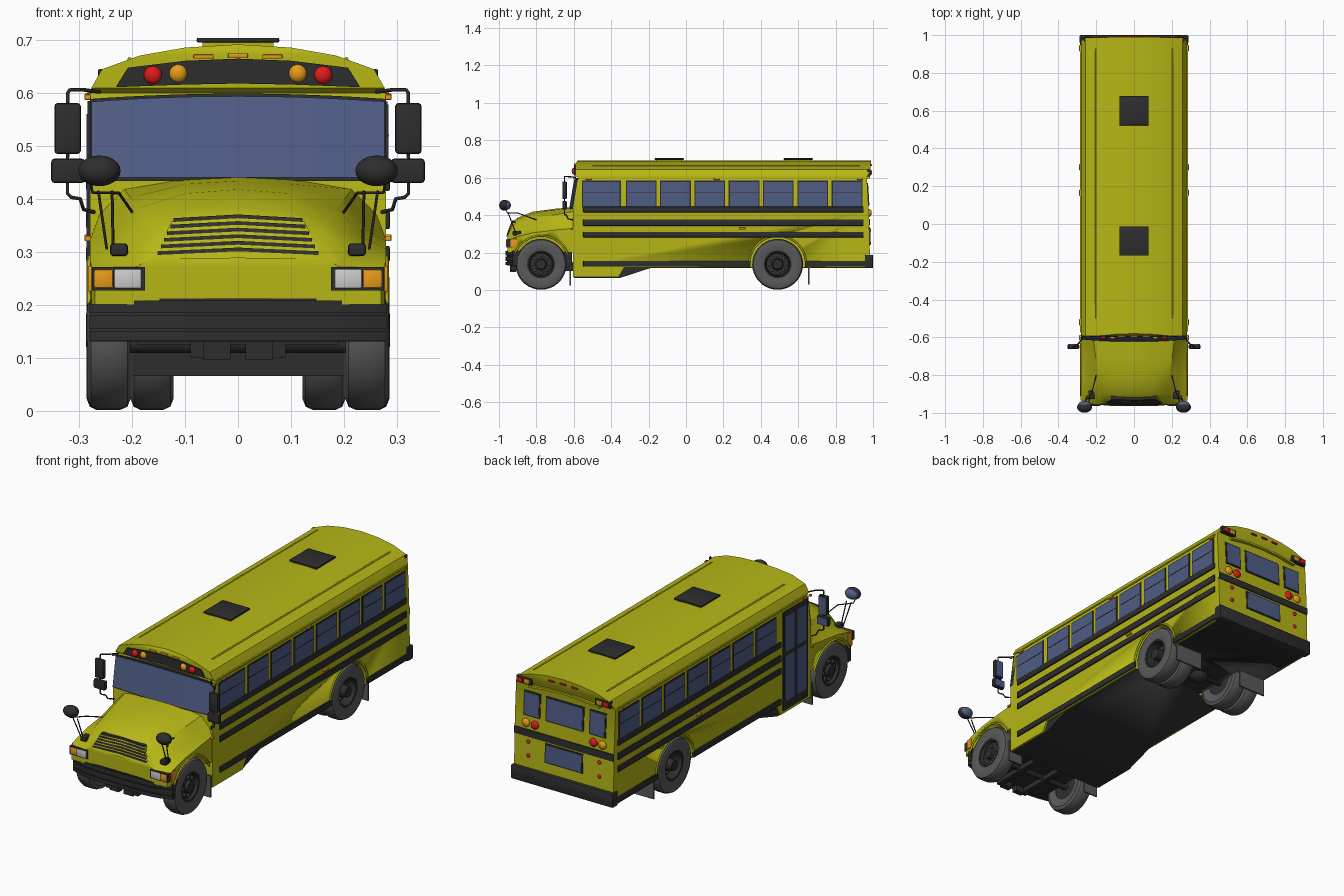
import bpy, bmesh, math
from mathutils import Matrix

if "Cube" in bpy.data.objects:
    bpy.data.objects.remove(bpy.data.objects["Cube"])

def material(name, r, g, b):
    m = bpy.data.materials.new(name)
    m.diffuse_color = (r, g, b, 1)
    m.use_nodes = True
    m.node_tree.nodes["Principled BSDF"].inputs["Base Color"].default_value = m.diffuse_color
    return m

YELLOW = material("yellow_paint", .47, .47, .008)
BLACK = material("black_trim", .027, .027, .027)
RUBBER = material("rubber", .1, .1, .1)
GLASS = material("blue_glass", .08, .11, .24)
RED = material("red_lens", .75, .01, .01)
AMBER = material("amber_lens", .8, .33, .01)
WHITE = material("clear_lens", .6, .6, .6)

def finish(name, bm, mat, angle=35):
    bmesh.ops.remove_doubles(bm, verts=bm.verts, dist=1e-5)
    bmesh.ops.recalc_face_normals(bm, faces=bm.faces)
    me = bpy.data.meshes.new(name)
    bm.to_mesh(me)
    bm.free()
    ob = bpy.data.objects.new(name, me)
    bpy.context.collection.objects.link(ob)
    me.materials.append(mat)
    select(ob)
    bpy.ops.object.shade_smooth_by_angle(angle=math.radians(angle))
    return ob

def select(ob):
    bpy.ops.object.select_all(action='DESELECT')
    ob.select_set(True)
    bpy.context.view_layer.objects.active = ob

def box(name, c, s, mat, bevel=0):
    bm = bmesh.new()
    bmesh.ops.create_cube(bm, size=1, matrix=Matrix.Translation(c) @ Matrix.Diagonal((*s, 1)))
    if bevel:
        bmesh.ops.bevel(bm, geom=bm.edges[:], offset=bevel, segments=2, affect='EDGES', profile=.5)
    return finish(name, bm, mat)

def ball(name, c, s, mat):
    bm = bmesh.new()
    bmesh.ops.create_uvsphere(bm, u_segments=20, v_segments=12, radius=1,
                              matrix=Matrix.Translation(c) @ Matrix.Diagonal((*s, 1)))
    return finish(name, bm, mat)

def rings(name, ring_list, mat, close=False, caps=None):
    """Skin a list of closed vertex loops."""
    bm = bmesh.new()
    R = [[bm.verts.new(p) for p in r] for r in ring_list]
    n = len(R[0])
    for a, b in zip(R, R[1:] + R[:1] if close else R[1:]):
        for i in range(n):
            bm.faces.new((a[i], a[(i + 1) % n], b[(i + 1) % n], b[i]))
    for r in ([] if close else (R[0], R[-1])):
        if caps == 'strip':
            for i in range(n // 2):
                bm.faces.new(dict.fromkeys((r[i], r[i + 1], r[n - 2 - i], r[n - 1 - i])))
        else:
            bm.faces.new(r)
    return finish(name, bm, mat)

def loft(name, halves, mat):
    return rings(name, [h + [(-x, y, z) for x, y, z in h[-2::-1]] for h in halves], mat, caps='strip')

def prism(name, yz, x0, x1, mat):
    return rings(name, [[(x, y, z) for y, z in yz] for x in (x0, x1)], mat)

def panel(name, cols, f, depth, mat):
    """Plate facing the front or back; cols are (x, z_low, z_high)."""
    return rings(name, [[(x, f(x, a), a), (x, f(x, b), b), (x, f(x, b) + depth, b), (x, f(x, a) + depth, a)]
                        for x, a, b in cols], mat)

def lathe(name, prof, c, s, mat, n=36):
    R = [[(c[0] + s * x, c[1] + r * math.cos(t), c[2] + r * math.sin(t)) for r, x in prof]
         for t in (2 * math.pi * k / n for k in range(n))]
    bm = bmesh.new()
    V = [[bm.verts.new(p) for p in r] for r in R]
    m = len(prof)
    for k in range(n):
        for i in range(m):
            bm.faces.new((V[k][i], V[k][(i + 1) % m], V[(k + 1) % n][(i + 1) % m], V[(k + 1) % n][i]))
    bmesh.ops.dissolve_degenerate(bm, dist=1e-6, edges=bm.edges)
    return finish(name, bm, mat)

def tube(name, pts, r, mat):
    cu = bpy.data.curves.new(name, 'CURVE')
    cu.dimensions, cu.bevel_depth, cu.bevel_resolution, cu.use_fill_caps = '3D', r, 2, True
    sp = cu.splines.new('POLY')
    sp.points.add(len(pts) - 1)
    for p, q in zip(sp.points, pts):
        p.co = (*q, 1)
    cu.materials.append(mat)
    ob = bpy.data.objects.new(name, cu)
    bpy.context.collection.objects.link(ob)
    select(ob)
    bpy.ops.object.convert(target='MESH')

def cut_wells(ob, y, x0, r):
    for s in (1, -1):
        c = lathe("well_cutter", [(0, 0), (r, 0), (r, .2), (0, .2)], (s * x0, y, WZ), s, BLACK)
        m = ob.modifiers.new("well", 'BOOLEAN')
        m.operation, m.object, m.solver = 'DIFFERENCE', c, 'EXACT'
        select(ob)
        bpy.ops.object.modifier_apply(modifier=m.name)
        bpy.data.objects.remove(c)

def interp(table):
    def f(x, z):
        for (a, p), (b, q) in zip(table, table[1:]):
            if z <= b:
                return p + (q - p) * (z - a) / (b - a)
        return table[-1][1]
    return f

WZ, FRONT_Y, REAR_Y = .137, -.775, .49
front = interp([(0, -.605), (.43, -.605), (.6, -.577), (.61, -.592), (.672, -.592), (.692, -.58)])
back = interp([(0, .985), (.12, .985), (.43, .977), (.6, .967), (.645, .985), (.692, .99)])

# Passenger body shell
half = [(.28, .12), (.28, .43), (.28, .6), (.277, .61), (.257, .645), (.185, .671), (.1, .686), (0, .692)]
body = loft("body_shell", [[(x, f(x, z), z) for x, z in half] for f in (front, back)], YELLOW)
cut_wells(body, REAR_Y, .12, .15)
belly = prism("underbody", [(-.6, .065), (-.35, .065), (-.19, .117), (.975, .117), (.975, .13), (-.6, .13)], -.27, .27, BLACK)
cut_wells(belly, REAR_Y, .12, .15)

# Hood with fenders
sections = [(-.605, [(.277, .2), (.277, .33), (.262, .37), (.215, .418), (.1, .437), (0, .442)]),
            (-.7, [(.28, .2), (.28, .32), (.24, .345), (.203, .402), (.1, .428), (0, .434)]),
            (-.82, [(.28, .2), (.28, .305), (.232, .33), (.188, .383), (.1, .41), (0, .418)]),
            (-.9, [(.28, .2), (.28, .285), (.22, .303), (.168, .355), (.09, .378), (0, .386)]),
            (-.935, [(.277, .2), (.277, .273), (.2, .283), (.155, .33), (.08, .35), (0, .358)]),
            (-.955, [(.27, .2), (.27, .265), (.19, .272), (.16, .29), (.08, .294), (0, .296)])]
hood = loft("hood", [[(x, y, z) for x, z in h] for y, h in sections], YELLOW)
cut_wells(hood, FRONT_Y, .19, .15)
box("engine_bay_floor", (0, -.77, .165), (.38, .32, .08), BLACK)

# Grille surround and chevron bars
slope = lambda x, z: -.96 + .4 * (z - .29) + .25 * x * x
panel("grille_surround", [(-.16, .285, .29), (-.125, .286, .358), (0, .288, .37), (.125, .286, .358), (.16, .285, .29)],
      slope, .05, YELLOW)
for i in range(6):
    z, w = .294 + i * .0125, .152 - i * .006
    panel("grille_bar", [(-w, z, z + .007), (0, z + .007, z + .014), (w, z, z + .007)],
          lambda x, z: slope(x, z) - .003, .02, BLACK)

# Front bumper: recessed core and three ribs
bump = lambda x, z: -.958 + .035 * (x / .28) ** 4
cols = [k * .0465 for k in range(-6, 7)]
panel("bumper_core", [(x, .13, .212) for x in cols], bump, .045, BLACK)
for z0, z1 in ((.132, .15), (.154, .18), (.184, .208)):
    panel("bumper_rib", [(x * 1.005, z0, z1) for x in cols], lambda x, z: bump(x, z) - .006, .03, BLACK)

# Windshield and its seal
ws = lambda x, z: front(x, z) - .008 - .012 * (1 - (x / .28) ** 2)
wx = [k * .035 for k in range(-8, 9)]
panel("windshield_seal", [(x, .434, .599 - .13 * x * x) for x in wx], lambda x, z: ws(x, min(z, .6)) + .003, .025, BLACK)
panel("windshield", [(x * .99, .44, .594 - .13 * x * x) for x in wx], ws, .025, GLASS)

# Warning light board, markers and lamps above the windshield
panel("light_board", [(-.23, .611, .613), (-.208, .612, .648), (-.1, .616, .661), (0, .618, .665),
                      (.1, .616, .661), (.208, .612, .648), (.23, .611, .613)], lambda x, z: -.598, .01, BLACK)
for x in (-.065, 0, .065):
    box("front_marker", (x, -.592, .671 - .5 * x * x), (.038, .014, .008), AMBER, .002)
    box("rear_marker", (x, .988, .668 - .5 * x * x), (.034, .014, .008), RED, .002)

# Roof hatches
for y in (.6, -.09):
    box("roof_hatch_base", (0, y, .69), (.135, .135, .02), YELLOW)
    box("roof_hatch", (0, y, .7), (.156, .156, .009), BLACK, .003)

# Rear windows, band and bumper
def rear_plate(name, x0, x1, z0, z1, out, mat):
    panel(name, [(x0, z0, z1), (x1, z0, z1)], lambda x, z: back(x, z) + out, -.015, mat)
for x0, x1, z0, z1 in ((-.1, .1, .455, .565), (-.1, .1, .245, .33), (.145, .225, .455, .565), (-.225, -.145, .455, .565)):
    rear_plate("rear_window_frame", x0 - .007, x1 + .007, z0 - .007, z1 + .007, .003, BLACK)
    rear_plate("rear_window", x0, x1, z0, z1, .005, GLASS)
rear_plate("rear_band", -.28, .28, .345, .38, .005, BLACK)
panel("rear_light_arch", [(x, .612 - .4 * x * x, .622 - .4 * x * x) for x in (-.2, -.1, 0, .1, .2)],
      lambda x, z: .985, -.02, YELLOW)
box("rear_bumper", (0, .978, .152), (.575, .044, .072), BLACK, .006)
box("rear_bumper_rib", (0, .982, .152), (.57, .036, .03), BLACK, .004)

window_y = [(-.24 + .1835 * i, .152) for i in range(7)]
for s in (1, -1):
    # Side windows
    for y, w in window_y + ([(-.452, .195)] if s > 0 else []):
        box("side_window_frame", (s * .278, y, .512), (.01, w + .012, .144), BLACK)
        box("side_window", (s * .279, y, .512), (.011, w, .132), GLASS)
        box("window_sash", (s * .2795, y, .52), (.012, w, .004), BLACK)
    # Rub rails along the side
    y0 = -.55 if s > 0 else -.36
    for z, h in ((.43, .03), (.36, .034), (.296, .03)):
        box("rub_rail", (s * .281, (y0 + .95) / 2, z), (.012, .95 - y0, h), BLACK, .003)
    for a, b in ((y0, .345), (.635, .965)):
        box("lower_rail", (s * .281, (a + b) / 2, .14), (.012, b - a, .03), BLACK, .003)
    # Drip rail and roof seam
    box("drip_rail", (s * .279, .19, .603), (.012, 1.52, .007), YELLOW)
    tube("roof_seam", [(s * .205, -.5, .664), (s * .205, .93, .664)], .004, YELLOW)
    prism("front_skirt", [(-.605, .13), (-.605, .07), (-.36, .07), (-.325, .13)], s * .27, s * .28, YELLOW)
    # Wheel arch lips
    for y, a0, a1, n in ((FRONT_Y, 20, 155, "front_arch_lip"), (REAR_Y, -5, 185, "rear_arch_lip")):
        tube(n, [(s * .28, y + .152 * math.cos(t), WZ + .152 * math.sin(t))
                 for t in (math.radians(a0 + (a1 - a0) * k / 20) for k in range(21))], .005, YELLOW)
    # Tyres, rims and wheel nuts
    for y, x0 in ((FRONT_Y, .203), (REAR_Y, .205), (REAR_Y, .122)):
        lathe("tyre", [(.075, .01), (.115, 0), (.13, .006), (.136, .02), (.136, .062), (.13, .075), (.115, .081), (.075, .072)],
              (s * x0, y, WZ), s, RUBBER)
        d = 0 if y == FRONT_Y else -.03
        lathe("rim", [(0, .074), (.026, .074), (.03, .058 + d), (.06, .056 + d), (.066, .07), (.077, .07), (.077, .012), (0, .012)],
              (s * x0, y, WZ), s, BLACK)
        for k in range(8):
            t = k * math.pi / 4
            ball("wheel_nut", (s * (x0 + .058 + d), y + .045 * math.cos(t), WZ + .045 * math.sin(t)), (.006, .007, .007), RUBBER)
    # Mud flaps, frame rails and tow hooks
    box("front_mud_flap", (s * .24, -.618, .08), (.08, .008, .11), RUBBER)
    box("rear_mud_flap", (s * .2, .655, .08), (.155, .008, .1), RUBBER)
    box("frame_rail", (s * .075, -.765, .125), (.03, .34, .05), BLACK)
    box("tow_hook", (s * .04, -.925, .115), (.052, .03, .04), BLACK)
    # Headlamp clusters
    box("headlamp_trim", (s * .226, -.945, .249), (.1, .03, .044), BLACK)
    box("headlamp", (s * .208, -.948, .249), (.052, .03, .036), WHITE, .003)
    box("turn_lamp", (s * .254, -.935, .249), (.036, .055, .036), AMBER, .004)
    box("fender_lamp", (s * .278, -.918, .249), (.01, .035, .05), AMBER, .003)
    # Front warning lamps
    ball("front_red_lamp", (s * .161, -.599, .634), (.017, .012, .017), RED)
    ball("front_amber_lamp", (s * .113, -.599, .637), (.017, .012, .017), AMBER)
    # Rear lamps
    ball("rear_amber_lamp", (s * .216, .98, .412), (.021, .013, .021), AMBER)
    ball("rear_red_lamp", (s * .165, .98, .412), (.021, .013, .021), RED)
    for z in (.32, .25):
        ball("rear_reflector", (s * .2, .983, z), (.01, .007, .01), RED)
    box("rear_lamp_housing", (s * .222, .978, .628), (.086, .022, .034), BLACK, .003)
    box("corner_red_lamp", (s * .242, .984, .628), (.03, .02, .022), RED, .003)
    box("corner_amber_lamp", (s * .204, .984, .628), (.03, .02, .022), AMBER, .003)
    # Side markers
    for y, z in ((.3, .328), (-.52, .594), (.165, .594), (.93, .594), (-.595, .592), (-.61, .325)):
        box("side_marker", (s * .284, y, z), (.012, .034 if abs(y) < .58 or y > 0 else .014, .01), AMBER, .002)
    # Side mirrors and bracket
    box("tall_mirror", (s * .322, -.65, .533), (.05, .022, .096), BLACK, .006)
    box("tall_mirror_glass", (s * .322, -.638, .533), (.042, .004, .086), GLASS)
    box("low_mirror", (s * .321, -.65, .453), (.064, .022, .046), BLACK, .006)
    box("low_mirror_glass", (s * .321, -.638, .453), (.055, .004, .037), GLASS)
    tube("mirror_bracket", [(s * .262, -.59, .602), (s * .29, -.63, .606), (s * .318, -.65, .606), (s * .322, -.65, .6),
                            (s * .322, -.65, .41), (s * .315, -.65, .403), (s * .298, -.64, .4), (s * .292, -.63, .38),
                            (s * .272, -.605, .375)], .0035, BLACK)
    # Crossview mirrors on the fenders
    ball("crossview_mirror", (s * .262, -.97, .453), (.04, .029, .029), BLACK)
    ball("crossview_glass", (s * .262, -.963, .453), (.036, .027, .026), GLASS)
    tube("crossview_arm", [(s * .28, -.968, .44), (s * .275, -.955, .412), (s * .225, -.9, .411), (s * .2, -.8, .375)], .0028, BLACK)
    for x in (.264, .238):
        tube("crossview_strut", [(s * x, -.952, .415), (s * (.236 if x < .25 else .248), -.91, .305)], .0028, BLACK)
    box("crossview_foot", (s * .225, -.905, .304), (.034, .045, .024), BLACK, .006)

# Entry door on the left side
box("door_frame", (-.278, -.475, .335), (.012, .2, .5), BLACK)
for y in (-.522, -.428):
    for z, h in ((.47, .18), (.245, .23)):
        box("door_glass", (-.28, y, z), (.013, .074, h), GLASS)

# Axles, driveshaft
for y in (FRONT_Y, REAR_Y):
    lathe("axle", [(0, -.24), (.018, -.24), (.018, .24), (0, .24)], (0, y, WZ - .01), 1, BLACK, 16)
ball("differential", (0, REAR_Y, .125), (.05, .05, .045), BLACK)
